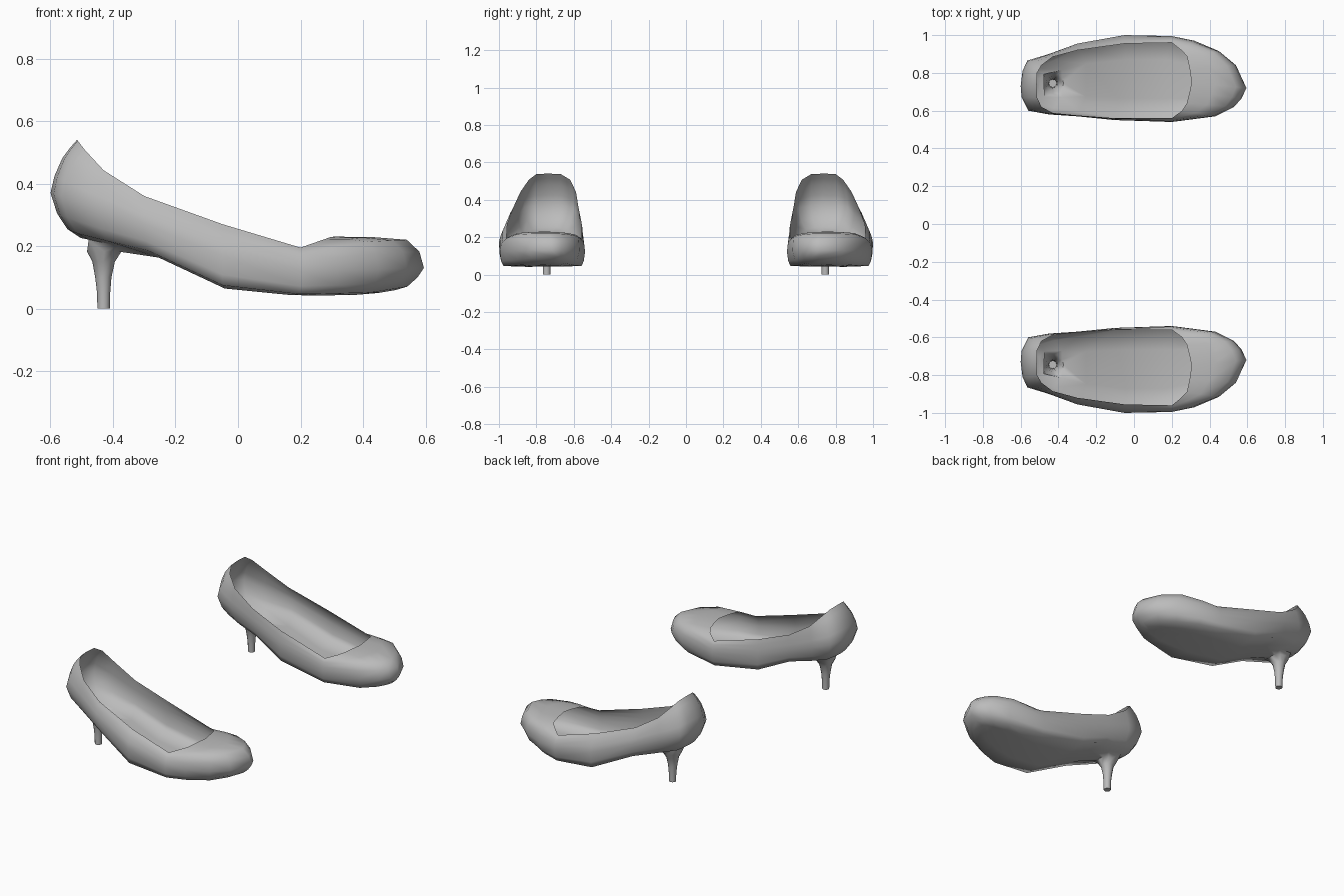
import bpy, bmesh, math

if "Cube" in bpy.data.objects:
    bpy.data.objects.remove(bpy.data.objects["Cube"])

# one plain grey for everything
grey = bpy.data.materials.new("grey")
grey.diffuse_color = (0.5, 0.5, 0.5, 1)
grey.use_nodes = True
grey.node_tree.nodes["Principled BSDF"].inputs["Base Color"].default_value = grey.diffuse_color

# widest plan outline and opening edge, matching columns from heel round to toe and back
OUTLINE = [(-.60, .73), (-.59, .81), (-.565, .865), (-.45, .90), (-.30, .955), (-.05, 1.0),
           (.20, .995), (.32, .97), (.45, .915), (.54, .84), (.595, .72), (.57, .665),
           (.53, .62), (.43, .57), (.20, .54), (-.10, .55), (-.30, .57), (-.45, .58),
           (-.56, .60), (-.595, .67)]
RIM = [(-.515, .74), (-.513, .80), (-.49, .84), (-.43, .885), (-.30, .92), (-.05, .955),
       (.20, .96), (.25, .92), (.28, .89), (.295, .82), (.305, .75), (.295, .70),
       (.28, .64), (.255, .60), (.20, .56), (-.10, .56), (-.30, .575), (-.43, .588),
       (-.49, .62), (-.513, .67)]
# heights along the shoe: opening edge, widest line, sole
RIM_Z = [(-.515, .54), (-.45, .455), (-.30, .36), (-.15, .30), (0, .255), (.20, .195), (.30, .23)]
WIDE_Z = [(-.60, .37), (-.45, .32), (-.30, .27), (-.05, .17), (.20, .12), (.60, .13)]
SOLE_Z = [(-.60, .27), (-.50, .225), (-.40, .205), (-.29, .18), (-.04, .063), (.20, .04),
          (.42, .045), (.54, .065), (.60, .09)]
CENTRE_Y = [(-.6, .73), (-.3, .76), (.2, .767), (.6, .72)]


def interp(table, x):
    if x <= table[0][0]:
        return table[0][1]
    for (x0, a), (x1, b) in zip(table, table[1:]):
        if x <= x1:
            return a + (b - a) * (x - x0) / (x1 - x0)
    return table[-1][1]


def lerp(a, b, t):
    return a + (b - a) * t


def column(rim, out):
    """Points of one column, from the opening edge down to the sole."""
    (rx, ry), (ox, oy) = rim, out
    rz, oz = interp(RIM_Z, rx), interp(WIDE_Z, ox)
    toe = min(1, max(0, (ox - .1) / .35))
    pts = []
    for back, front in [((0, 1), (0, 1)), ((.28, .84), (.42, .99)), ((.55, .66), (.81, .90)),
                        ((.85, .32), (.95, .52)), ((1, 0), (1, 0))]:
        s, h = lerp(back[0], front[0], toe), lerp(back[1], front[1], toe)
        pts.append((lerp(rx, ox, s), lerp(ry, oy, s), lerp(oz, rz, h)))
    end = min(1, (ox / .57) ** 2)
    ax, ay = ox * .72, interp(CENTRE_Y, ox)
    for inset, h in [(.015 + .11 * end, .4), (.05 + .27 * end, .07), (.55, 0)]:
        x, y = lerp(ox, ax, inset), lerp(oy, ay, inset)
        pts.append((x, y, lerp(interp(SOLE_Z, x), oz, h)))
    return pts


def build_shoe(name, side):
    bm = bmesh.new()
    cols = [[bm.verts.new(p) for p in column(r, o)] for r, o in zip(RIM, OUTLINE)]
    n = len(cols)
    # upper and rounded sole edge
    for k in range(n):
        a, b = cols[k], cols[(k + 1) % n]
        for j in range(len(a) - 1):
            bm.faces.new((a[j], a[j + 1], b[j + 1], b[j]))
    # sole strips, left open where the hollow heel joins
    base = [c[-1] for c in cols]
    for k in range(n // 2):
        if k not in (2, 3):
            ring = [base[k], base[(n - k) % n], base[n - k - 1], base[k + 1]]
            bm.faces.new(list(dict.fromkeys(ring)))
    # heel stem: x centre, radius, height
    rings = []
    for cx, r, z in [(-.428, .055, .182), (-.430, .036, .15), (-.431, .026, .10),
                     (-.430, .021, .05), (-.430, .020, 0)]:
        rings.append([bm.verts.new((cx + r * math.cos(t * math.pi / 6),
                                    .745 + r * math.sin(t * math.pi / 6), z))
                      for t in range(12)])
    for a, b in zip(rings, rings[1:]):
        for i in range(12):
            j = (i + 1) % 12
            bm.faces.new((a[i], b[i], b[j], a[j]))
    bm.faces.new(rings[-1])
    # flare joining the stem to the sole
    hole = [base[k] for k in (2, 3, 4, 16, 17, 18)]
    edges = []
    for loop in (hole, rings[0]):
        for v, w in zip(loop, loop[1:] + loop[:1]):
            edges.append(bm.edges.get((v, w)) or bm.edges.new((v, w)))
    bmesh.ops.bridge_loops(bm, edges=edges)
    for v in bm.verts:
        v.co.y *= side
    bmesh.ops.recalc_face_normals(bm, faces=bm.faces)
    # make the outside of the open shell face outward
    bm.normal_update()
    if min(bm.faces, key=lambda f: f.calc_center_median().z).normal.z > 0:
        bmesh.ops.reverse_faces(bm, faces=bm.faces)
    mesh = bpy.data.meshes.new(name)
    bm.to_mesh(mesh)
    bm.free()
    mesh.materials.append(grey)
    obj = bpy.data.objects.new(name, mesh)
    bpy.context.collection.objects.link(obj)
    bpy.context.view_layer.objects.active = obj
    obj.select_set(True)
    bpy.ops.object.shade_smooth_by_angle(angle=math.radians(65))
    obj.select_set(False)


build_shoe("left_shoe", 1)
build_shoe("right_shoe", -1)
